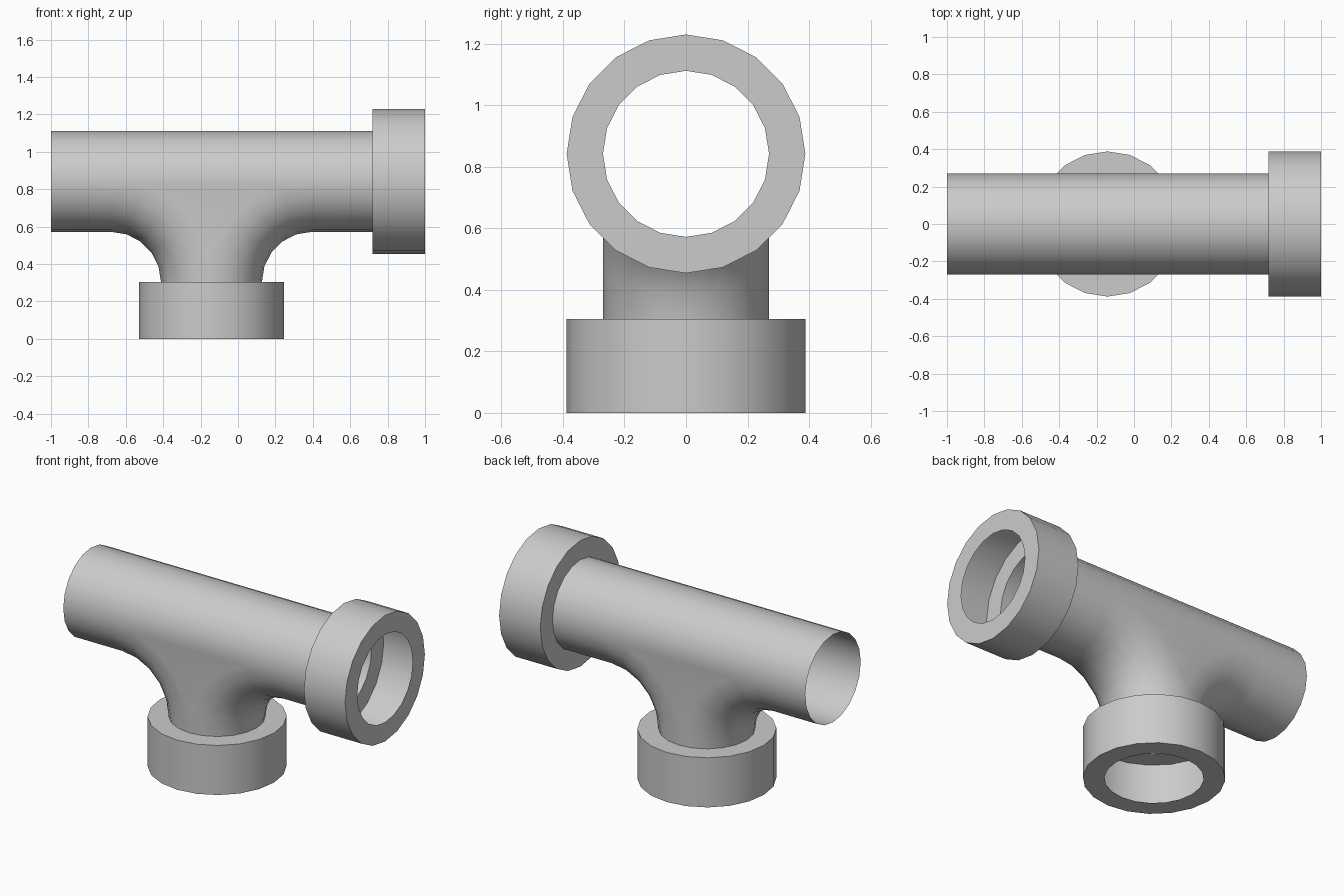
import bpy, bmesh
from math import sin, cos, pi
from mathutils import Vector

if "Cube" in bpy.data.objects:
    bpy.data.objects.remove(bpy.data.objects["Cube"])

R_PIPE, R_COLLAR = 0.27, 0.388
ZC, XB, Z_NECK = 0.842, -0.142, 0.305   # pipe axis, branch axis, neck base
SIDES, BEND = 20, 5
R_BEND = ZC - Z_NECK
Y = Vector((0, 1, 0))


def loft(bm, rings, closed=False):
    """Skin a list of point rings with quads."""
    vs = [[bm.verts.new(p) for p in ring] for ring in rings]
    n = len(vs[0])
    for a, b in zip(vs, vs[1:]):
        for i in range(n if closed else n - 1):
            j = (i + 1) % n
            quad = (a[i], a[j], b[j], b[i])
            bm.faces.new(quad)


def half_ring(centre, direction):
    """Half circle from -y to +y bulging along the direction."""
    h = SIDES // 2
    return [centre + R_PIPE * (-cos(pi * i / h) * Y + sin(pi * i / h) * direction)
            for i in range(h + 1)]


def finish(bm, name):
    bmesh.ops.remove_doubles(bm, verts=bm.verts, dist=0.0005)
    bmesh.ops.recalc_face_normals(bm, faces=bm.faces)
    me = bpy.data.meshes.new(name)
    bm.to_mesh(me)
    bm.free()
    ob = bpy.data.objects.new(name, me)
    bpy.context.collection.objects.link(ob)
    bpy.ops.object.select_all(action='DESELECT')
    ob.select_set(True)
    bpy.context.view_layer.objects.active = ob
    bpy.ops.object.shade_smooth_by_angle(angle=pi / 6)
    return ob


def bend_centres(side):
    """Centre line of one elbow, from the neck up to the pipe axis."""
    pts = []
    for k in range(BEND + 1):
        a = pi / 2 * k / BEND
        pts.append((Vector((XB + side * R_BEND * (1 - cos(a)), 0, Z_NECK + R_BEND * sin(a))),
                    Vector((side * cos(a), 0, -sin(a)))))
    return pts


# Tee pipe: upper half of the run, two half elbows, flat cheeks between them
bm = bmesh.new()
up = Vector((0, 0, 1))
loft(bm, [half_ring(Vector((x, 0, ZC)), up)
          for x in (-1, XB - R_BEND, XB + R_BEND, 0.72)])
for side, end in ((-1, -1.0), (1, 0.72)):
    path = bend_centres(side) + [(Vector((end, 0, ZC)), -up)]
    loft(bm, [half_ring(c, d) for c, d in path])
left, right = bend_centres(-1), bend_centres(1)
for s in (-1, 1):
    off = s * R_PIPE * Y
    for k in range(BEND):
        pts = [left[k][0], right[k][0], right[k + 1][0], left[k + 1][0]]
        if k == 0:
            pts.pop(0)
        bm.faces.new([bm.verts.new(p + off) for p in pts])
finish(bm, "tee_pipe")


# Hollow collars: outer wall with a flat ring at each end
def collar(name, start, axis, u, length):
    bm = bmesh.new()
    profile = ((R_PIPE, 0), (R_COLLAR, 0), (R_COLLAR, length), (R_PIPE, length))
    rings = [[start + axis * t + r * (cos(2 * pi * i / SIDES) * u + sin(2 * pi * i / SIDES) * Y)
              for i in range(SIDES)] for r, t in profile]
    loft(bm, rings, closed=True)
    finish(bm, name)


xa = Vector((1, 0, 0))
collar("run_collar", Vector((0.72, 0, ZC)), xa, up, 0.28)
collar("branch_collar", Vector((XB, 0, 0)), up, xa, Z_NECK)
